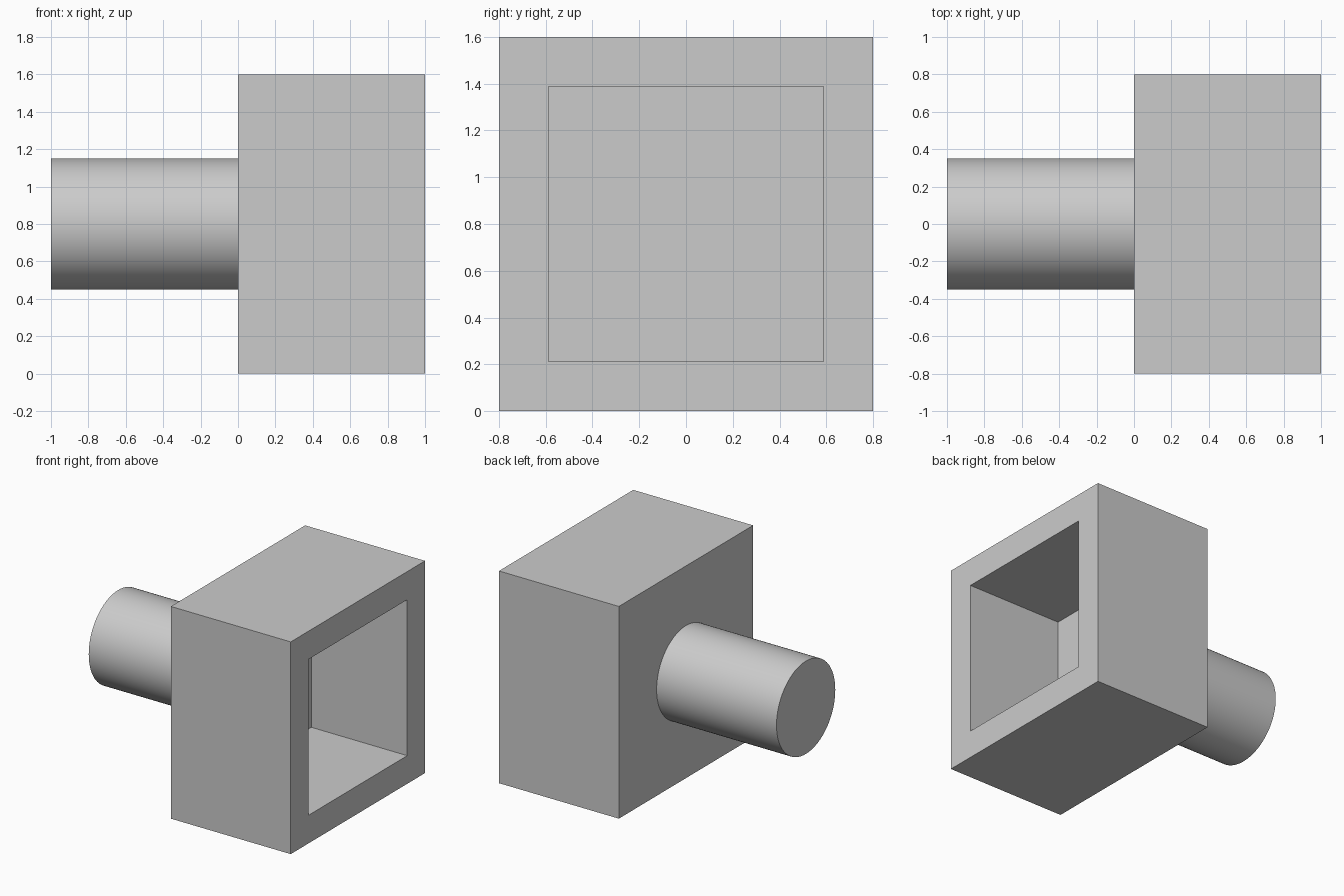
import bpy
import bmesh
from math import radians
from mathutils import Matrix, Vector

cube = bpy.data.objects.get("Cube")
if cube:
    bpy.data.objects.remove(cube, do_unlink=True)

GREY = (0.6, 0.6, 0.6, 1.0)
CENTRE_Z = 0.8

grey = bpy.data.materials.new("plain grey")
grey.use_nodes = True
grey.diffuse_color = GREY
grey.node_tree.nodes["Principled BSDF"].inputs["Base Color"].default_value = GREY


def add_part(name, bm):
    """Turn a bmesh into a grey object resting at the shared axis height."""
    bmesh.ops.recalc_face_normals(bm, faces=bm.faces)
    mesh = bpy.data.meshes.new(name)
    bm.to_mesh(mesh)
    bm.free()
    mesh.materials.append(grey)
    obj = bpy.data.objects.new(name, mesh)
    obj.location.z = CENTRE_Z
    bpy.context.collection.objects.link(obj)
    return obj


# Square head with a blind square socket opening toward +x
bm = bmesh.new()
bmesh.ops.create_cube(
    bm, size=1,
    matrix=Matrix.Translation((0.5, 0, 0)) @ Matrix.Diagonal((1, 1.6, 1.6, 1)))
bm.normal_update()
mouth = max(bm.faces, key=lambda f: f.normal.x)
bmesh.ops.inset_region(bm, faces=[mouth], thickness=0.3)
floor = bmesh.ops.extrude_discrete_faces(bm, faces=[mouth])["faces"][0]
bmesh.ops.translate(bm, verts=floor.verts, vec=Vector((-0.8, 0, 0)))
add_part("socket_head", bm)

# Round shaft running from the back of the head toward -x
bm = bmesh.new()
bmesh.ops.create_cone(
    bm, cap_ends=True, segments=96, radius1=0.35, radius2=0.35, depth=1,
    matrix=Matrix.Translation((-0.5, 0, 0)) @ Matrix.Rotation(radians(90), 4, "Y"))
shaft = add_part("shaft", bm)
bpy.ops.object.select_all(action="DESELECT")
shaft.select_set(True)
bpy.context.view_layer.objects.active = shaft
bpy.ops.object.shade_smooth_by_angle(angle=radians(30))
